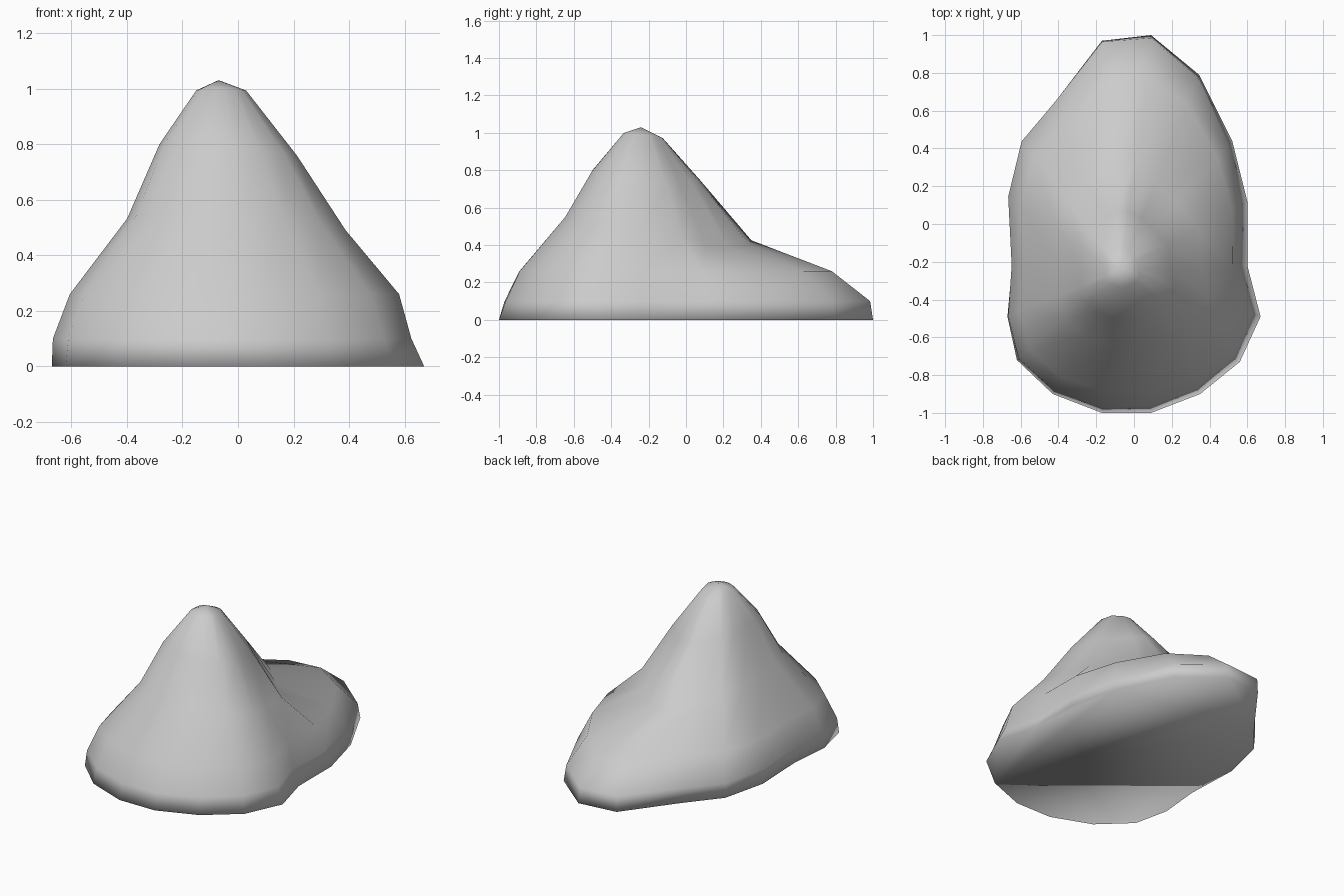
import bpy, bmesh
from mathutils import Vector

if "Cube" in bpy.data.objects:
    bpy.data.objects.remove(bpy.data.objects["Cube"])

# Ground outline, counter-clockwise from the front
outline = [(.09, -1), (.35, -.9), (.56, -.73), (.67, -.49), (.60, -.22), (.60, .12),
           (.52, .44), (.345, .79), (.09, 1), (-.17, .97), (-.41, .65), (-.59, .43),
           (-.66, .14), (-.645, -.22), (-.67, -.49), (-.62, -.72), (-.43, -.9), (-.17, -1)]
peak = Vector((-.07, -.24, 1.03))

# Slope profiles: outline position, then (fraction of radius, height) per ring
front = [(.955, .1), (.85, .26), (.52, .56), (.34, .8), (.12, 1.0)]
profiles = [
    (-.5, front),
    (4.5, [(.93, .1), (.89, .26), (.66, .46), (.40, .74), (.14, .99)]),
    (6.5, [(.98, .1), (.86, .26), (.45, .38), (.27, .72), (.10, .98)]),
    (8.5, [(.99, .1), (.81, .26), (.47, .41), (.24, .75), (.09, .97)]),
    (10.5, [(1.01, .1), (.87, .26), (.54, .47), (.30, .77), (.11, .98)]),
    (12.5, [(1.01, .1), (.91, .26), (.56, .52), (.36, .8), (.14, .99)]),
    (17.5, front)]


def slope(i, ring):
    for (a, pa), (b, pb) in zip(profiles, profiles[1:]):
        if a <= i <= b:
            t = (i - a) / (b - a)
            return Vector(pa[ring]).lerp(Vector(pb[ring]), t)


# Mountain body lofted from the outline to the peak
bm = bmesh.new()
rings = [[bm.verts.new((x, y, 0)) for x, y in outline]]
for r in range(5):
    ring = []
    for i, (x, y) in enumerate(outline):
        f, z = slope(i, r)
        ring.append(bm.verts.new((peak.x + (x - peak.x) * f, peak.y + (y - peak.y) * f, z)))
    rings.append(ring)
n = len(outline)
for lo, hi in zip(rings, rings[1:]):
    for i in range(n):
        j = (i + 1) % n
        bm.faces.new((lo[i], lo[j], hi[j], hi[i]))

# Rounded tip and flat underside
tip = bm.verts.new(peak)
for i in range(n):
    bm.faces.new((rings[-1][i], rings[-1][(i + 1) % n], tip))
bm.faces.new(rings[0][::-1])
for f in bm.faces:
    f.smooth = True
bmesh.ops.recalc_face_normals(bm, faces=bm.faces[:])

mesh = bpy.data.meshes.new("mountain")
bm.to_mesh(mesh)
bm.free()
bpy.context.collection.objects.link(bpy.data.objects.new("mountain", mesh))
